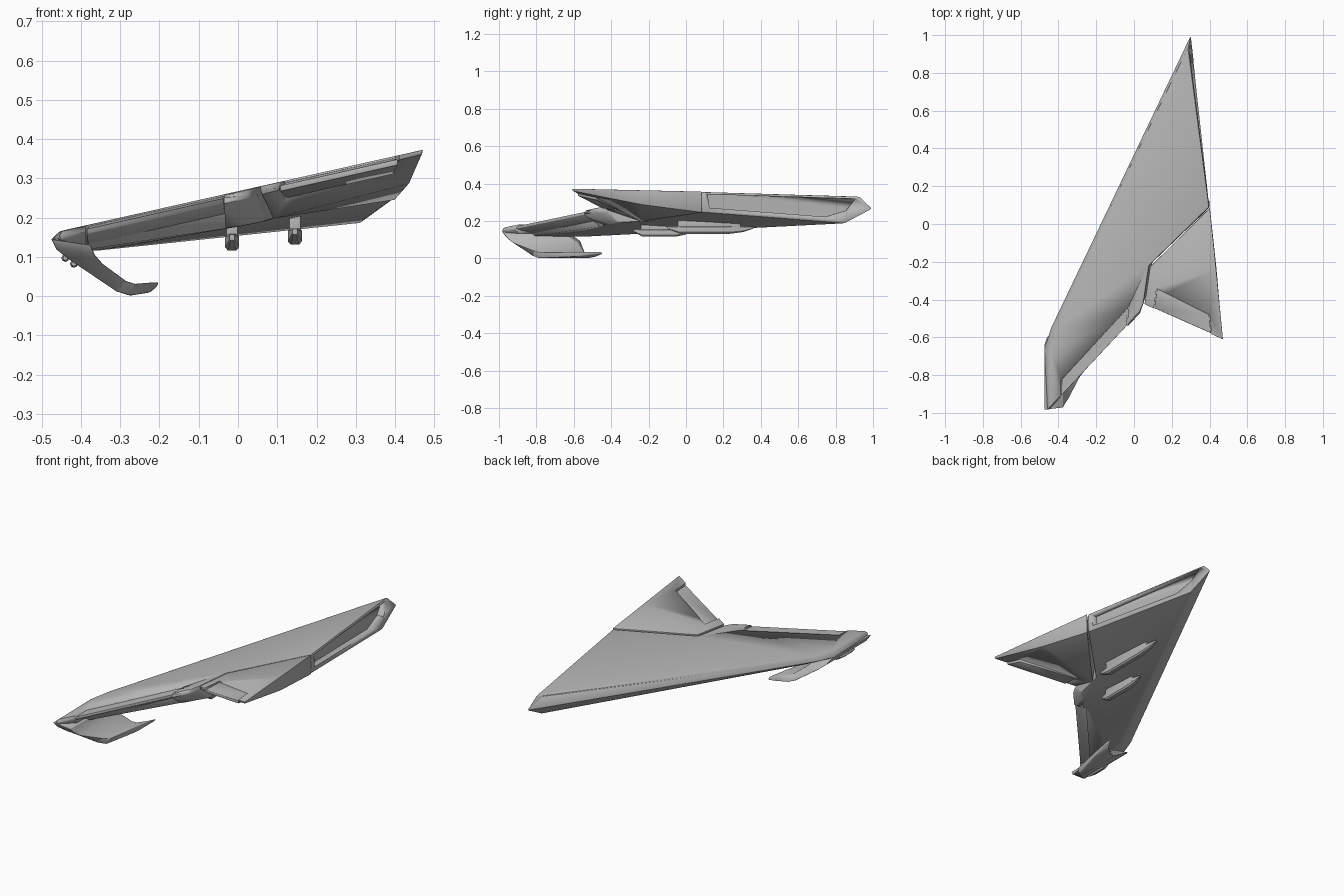
import bpy, bmesh, math
from mathutils import Vector

if "Cube" in bpy.data.objects:
    bpy.data.objects.remove(bpy.data.objects["Cube"])

grey = bpy.data.materials.new("hull_grey")
grey.diffuse_color = (0.47, 0.47, 0.47, 1)
grey.use_nodes = True
grey.node_tree.nodes["Principled BSDF"].inputs["Base Color"].default_value = grey.diffuse_color


def zt(x):
    """Height of the tilted upper skin."""
    return 0.267 + 0.224 * x


def loft(name, loops, bevel=0.0, smooth=30):
    """Skin a stack of equal-length point loops and cap both ends."""
    bm = bmesh.new()
    rings = [[bm.verts.new(p) for p in lp] for lp in loops]
    n = len(rings[0])
    for a, b in zip(rings, rings[1:]):
        for i in range(n):
            j = (i + 1) % n
            bm.faces.new((a[i], a[j], b[j], b[i]))
    caps = [bm.faces.new(rings[0][::-1]), bm.faces.new(rings[-1])]
    bmesh.ops.triangulate(bm, faces=caps)
    bmesh.ops.recalc_face_normals(bm, faces=bm.faces)
    me = bpy.data.meshes.new(name)
    bm.to_mesh(me)
    bm.free()
    ob = bpy.data.objects.new(name, me)
    bpy.context.collection.objects.link(ob)
    me.materials.append(grey)
    activate(ob)
    if bevel:
        m = ob.modifiers.new("bevel", 'BEVEL')
        m.width, m.segments, m.limit_method = bevel, 2, 'ANGLE'
        m.angle_limit = math.radians(25)
        bpy.ops.object.modifier_apply(modifier=m.name)
    bpy.ops.object.shade_smooth_by_angle(angle=math.radians(smooth))
    return ob


def activate(ob):
    bpy.ops.object.select_all(action='DESELECT')
    ob.select_set(True)
    bpy.context.view_layer.objects.active = ob


def cut(target, cutter):
    activate(target)
    m = target.modifiers.new("cut", 'BOOLEAN')
    m.object, m.operation, m.solver = cutter, 'DIFFERENCE', 'EXACT'
    bpy.ops.object.modifier_apply(modifier=m.name)
    bpy.data.objects.remove(cutter)


def flap(name, target, quad, thick):
    """Notch the trailing edge and hang a thin tapered flap in the gap."""
    q = [Vector(p) for p in quad]          # inner a, inner b, outer b, outer a
    big = [q[0], q[1], q[2] + (q[2] - q[1]) * 0.6, q[3] + (q[3] - q[0]) * 0.6]
    cut(target, loft("notch_cutter", [[(p.x, p.y, z) for p in big] for z in (0.0, 0.6)]))
    c = sum(q, Vector((0, 0))) / 4
    s = [c + (p - c) * 0.985 for p in q]
    top = [(p.x, p.y, zt(p.x) - d) for p, d in zip(s, (0.005, 0.005, 0.010, 0.010))]
    bot = [(p.x, p.y, zt(p.x) - d) for p, d in zip(s, (thick, thick, 0.024, 0.024))]
    loft(name, [top, bot], 0.003)


# Main wing: upper skin, widest edge line, lower skin
top_xy = [(0.287, 0.93), (0.398, 0.09), (0.08, -0.22), (0.05, -0.42),
          (0.03, -0.465), (-0.45, -0.975), (-0.455, -0.67), (-0.42, -0.55)]
wing = loft("main_wing", [
    [(x, y, zt(x)) for x, y in top_xy],
    [(0.30, 1.0, 0.265), (0.402, 0.09, 0.31), (0.08, -0.22, 0.25), (0.05, -0.42, 0.25),
     (0.032, -0.475, 0.25), (-0.46, -0.995, 0.142), (-0.478, -0.66, 0.142), (-0.442, -0.55, 0.15)],
    [(0.315, 0.85, 0.186), (0.396, 0.09, 0.245), (0.10, -0.20, 0.20), (0.07, -0.36, 0.19),
     (0.02, -0.40, 0.18), (-0.38, -0.87, 0.12), (-0.38, -0.66, 0.115), (-0.36, -0.54, 0.115)],
], 0.007)

# Long channel sunk into the root side
chan = [(0.396, 0.12, 0.342), (0.394, 0.13, 0.27), (0.327, 0.75, 0.222),
        (0.312, 0.86, 0.255), (0.305, 0.91, 0.318)]
cut(wing, loft("channel_cutter", [[(x - 0.035, y - 0.006, z) for x, y, z in chan],
                                  [(x + 0.1, y, z) for x, y, z in chan]]))

# Rear inner wedge with a sharp trailing edge
wedge_xy = [(0.402, 0.085), (0.435, -0.24), (0.472, -0.612), (0.055, -0.425), (0.085, -0.226)]
wedge = loft("rear_wedge", [
    [(x, y, zt(x)) for x, y in wedge_xy],
    [(0.40, 0.085, 0.245), (0.437, -0.24, 0.287), (0.468, -0.606, 0.360),
     (0.06, -0.42, 0.258), (0.09, -0.24, 0.197)],
], 0.003)

# Trailing edge flaps
flap("outer_flap", wing, [(-0.385, -0.825), (-0.03, -0.44), (-0.035, -0.535), (-0.388, -0.912)], 0.05)
flap("inner_flap", wedge, [(0.12, -0.34), (0.40, -0.48), (0.41, -0.58), (0.105, -0.445)], 0.045)

# Down-folded winglet: outer x, z, inner x, z, rear y, front y
sections = [(-0.476, 0.145, -0.375, 0.130, -0.985, -0.64),
            (-0.462, 0.118, -0.365, 0.105, -0.965, -0.60),
            (-0.430, 0.093, -0.345, 0.082, -0.935, -0.565),
            (-0.310, 0.012, -0.285, 0.038, -0.820, -0.535),
            (-0.275, 0.001, -0.262, 0.031, -0.790, -0.520),
            (-0.225, 0.009, -0.225, 0.034, -0.600, -0.480),
            (-0.206, 0.024, -0.203, 0.035, -0.480, -0.442)]
loft("folded_winglet", [[(a, r, b), (a, f, b), (c, f - 0.012, d), (c, r + 0.012, d)]
                        for a, b, c, d, r, f in sections], 0.004, 40)

# Underwing pods on short pylons
for i, (x, y0, y1, z) in enumerate([(-0.015, -0.28, 0.03, 0.137), (0.145, -0.10, 0.36, 0.152)]):
    span = y1 - y0
    rings = []
    for t, s, dz in [(0, 0.35, 0.012), (0.15, 1, 0), (0.72, 1, 0), (0.88, 0.75, 0.004), (1, 0.25, 0.012)]:
        w, h = 0.018 * s, 0.021 * s
        sh = [(-1, -0.6), (-0.6, -1), (0.6, -1), (1, -0.6), (1, 0.7), (0.6, 1), (-0.6, 1), (-1, 0.7)]
        rings.append([(x + u * w, y0 + t * span, z + dz + v * h) for u, v in sh])
    loft(f"pod_{i + 1}", rings)
    ya, yb = y0 + 0.12 * span, y0 + 0.85 * span
    loft(f"pylon_{i + 1}", [[(x - 0.015, ya, k), (x + 0.015, ya, k), (x + 0.015, yb, k), (x - 0.015, yb, k)]
                            for k in (z, z + 0.06)], 0.003)

# Twin small barrels under the wing tip
for i, (x, z) in enumerate([(-0.44, 0.097), (-0.418, 0.082)]):
    loft(f"barrel_{i + 1}", [[(x + r * math.cos(k * math.pi / 4), y, z + r * math.sin(k * math.pi / 4))
                              for k in range(8)]
                             for y, r in [(-0.88, 0.006), (-0.86, 0.010), (-0.78, 0.010), (-0.75, 0.005)]], 0, 50)
